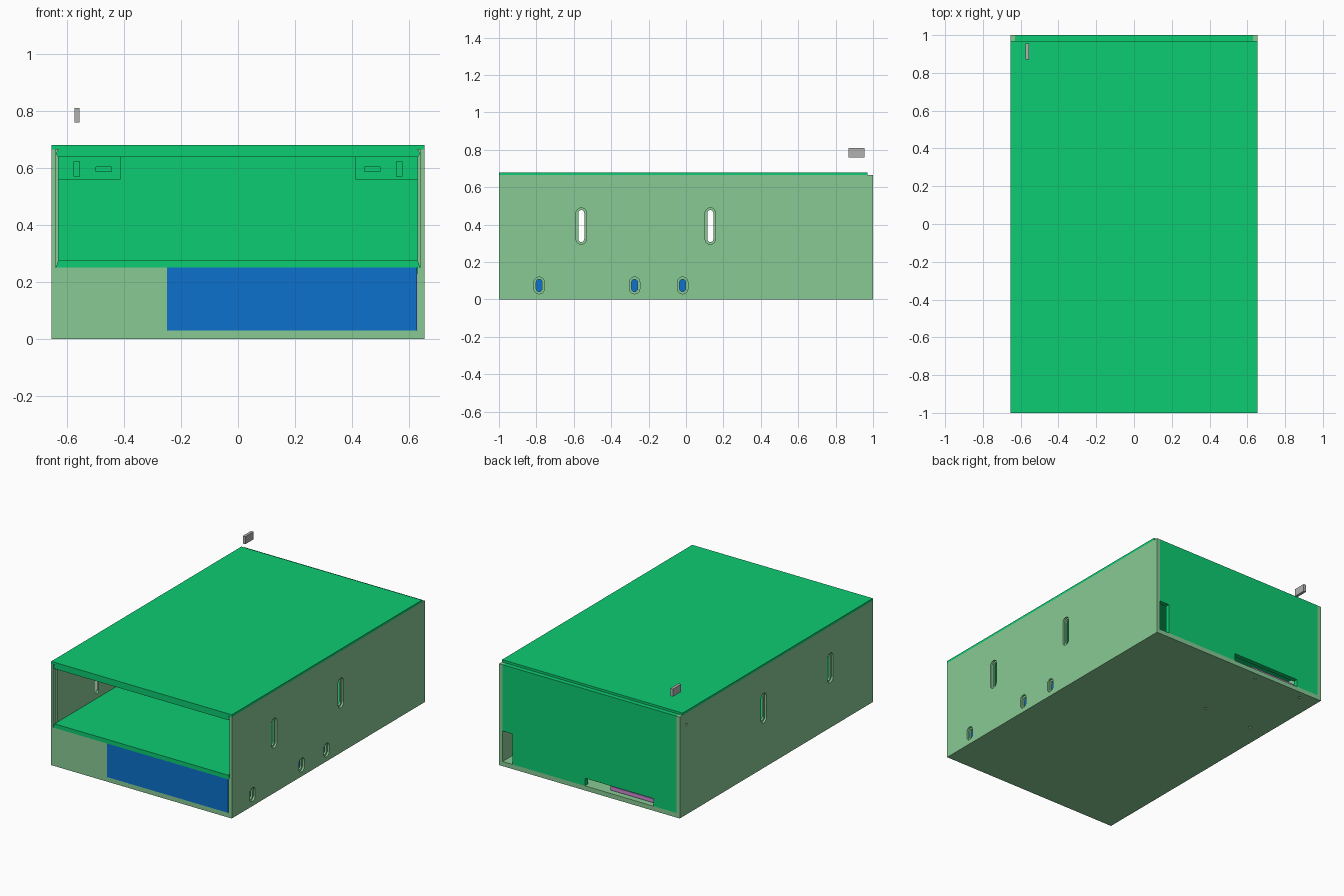
import bpy, bmesh, math
from mathutils import Vector

if "Cube" in bpy.data.objects:
    bpy.data.objects.remove(bpy.data.objects["Cube"])


def material(name, rgb):
    m = bpy.data.materials.new(name)
    m.diffuse_color = (*rgb, 1)
    m.use_nodes = True
    m.node_tree.nodes["Principled BSDF"].inputs["Base Color"].default_value = m.diffuse_color
    return m


PALE = material("pale_green", (0.246, 0.591, 0.296))
GREEN = material("bright_green", (0.004, 0.604, 0.171))
BLUE = material("blue", (0.004, 0.165, 0.604))
PURPLE = material("light_purple", (0.61, 0.26, 0.65))
GREY = material("grey", (0.445, 0.445, 0.445))


def prism(name, pts, axis, lo, hi, mat=None):
    """Extrude a 2D profile along an axis; profile is in the other two axes in order."""
    def place(p, t):
        c = list(p)
        c.insert("xyz".index(axis), t)
        return Vector(c)
    bm = bmesh.new()
    a = [bm.verts.new(place(p, lo)) for p in pts]
    b = [bm.verts.new(place(p, hi)) for p in pts]
    n = len(pts)
    bm.faces.new(a)
    bm.faces.new(b)
    for i in range(n):
        j = (i + 1) % n
        bm.faces.new((a[i], a[j], b[j], b[i]))
    bmesh.ops.recalc_face_normals(bm, faces=bm.faces)
    me = bpy.data.meshes.new(name)
    bm.to_mesh(me)
    bm.free()
    if mat:
        me.materials.append(mat)
    ob = bpy.data.objects.new(name, me)
    bpy.context.collection.objects.link(ob)
    return ob


def box(name, x, y, z, mat=None):
    return prism(name, [(x[0], y[0]), (x[1], y[0]), (x[1], y[1]), (x[0], y[1])], "z", z[0], z[1], mat)


def stadium(u, v0, v1, r, steps=10):
    """Upright rounded slot outline centred on u, from v0 to v1."""
    top = [(u + r * math.cos(math.pi * i / steps), v1 - r + r * math.sin(math.pi * i / steps))
           for i in range(steps + 1)]
    bottom = [(u - r * math.cos(math.pi * i / steps), v0 + r - r * math.sin(math.pi * i / steps))
              for i in range(steps + 1)]
    return top + bottom


def circle(u, v, r, n=16):
    return [(u + r * math.cos(2 * math.pi * i / n), v + r * math.sin(2 * math.pi * i / n)) for i in range(n)]


def cut(ob, cutter):
    """Subtract the cutter from ob, then remove the cutter."""
    mod = ob.modifiers.new("cut", "BOOLEAN")
    mod.operation, mod.solver, mod.object = "DIFFERENCE", "EXACT", cutter
    bpy.context.view_layer.update()
    me = bpy.data.meshes.new_from_object(ob.evaluated_get(bpy.context.evaluated_depsgraph_get()))
    ob.modifiers.clear()
    ob.data = me
    bpy.data.objects.remove(cutter)


# Case floor with four board screw holes
floor = box("case_floor", (-0.63, 0.63), (-1, 1), (0, 0.03), PALE)
for x in (-0.53, -0.175):
    for y in (0.475, 0.948):
        cut(floor, prism("hole_cutter", circle(x, y, 0.008), "z", -0.1, 0.1))

# Side walls with counterbored slots and a front groove
for s, side in ((-1, "left"), (1, "right")):
    wall = box(side + "_wall", sorted((s * 0.63, s * 0.655)), (-1, 1), (0, 0.665), PALE)
    slots = [(-0.56, 0.295, 0.49), (0.13, 0.295, 0.49)]
    if s > 0:
        slots += [(y, 0.03, 0.12) for y in (-0.785, -0.275, -0.018)]
    for y, z0, z1 in slots:
        cut(wall, prism("slot_cutter", stadium(y, z0 + 0.012, z1 - 0.012, 0.016), "x",
                        *sorted((s * 0.6, s * 0.7))))
        cut(wall, prism("recess_cutter", stadium(y, z0, z1, 0.028), "x",
                        *sorted((s * 0.642, s * 0.7))))
    cut(wall, box("groove_cutter", sorted((s * 0.6, s * 0.64)), (-1.1, -0.97), (0.25, 0.8)))
    if s < 0:
        cut(wall, prism("pin_hole_cutter", circle(0.93, 0.59, 0.008), "x", -0.7, -0.6))

# Lower front wall beside the drive
box("lower_front_wall", (-0.63, -0.25), (-1, -0.97), (0.03, 0.25), PALE)

# Shelf with bevelled sides
prism("shelf", [(-0.64, 0.25), (0.64, 0.25), (0.63, 0.277), (-0.63, 0.277)], "y", -1, 0.97, GREEN)

# Sliding lid: full-width top over a bevelled tongue
prism("lid", [(-0.655, 0.68), (-0.655, 0.665), (-0.63, 0.665), (-0.64, 0.65), (-0.63, 0.638),
              (0.63, 0.638), (0.64, 0.65), (0.63, 0.665), (0.655, 0.665), (0.655, 0.68)],
      "y", -1, 0.97, GREEN)

# Dovetailed back panel with a cable notch and a port slot
back = prism("back_panel", [(-0.64, 0.97), (0.64, 0.97), (0.63, 1), (-0.63, 1)], "z", 0.03, 0.665, GREEN)
cut(back, box("notch_cutter", (0.56, 0.7), (0.9, 1.1), (0.0, 0.23)))
cut(back, box("port_cutter", (-0.465, 0.033), (0.9, 1.1), (0.0, 0.08)))

# Latch blocks under the lid, each with an upright and a flat pocket
for s, side in ((-1, "left"), (1, "right")):
    block = box(side + "_latch_block", sorted((s * 0.63, s * 0.413)), (0.85, 0.97), (0.56, 0.638), GREEN)
    cut(block, box("pocket_cutter", sorted((s * 0.576, s * 0.556)), (0.8, 0.95), (0.57, 0.622)))
    cut(block, box("pocket_cutter", sorted((s * 0.498, s * 0.444)), (0.8, 0.95), (0.587, 0.603)))

# Loose latch pin floating above the lid
box("latch_pin", (-0.574, -0.556), (0.87, 0.955), (0.76, 0.81), GREY)

# Drive and circuit board inside the case
box("drive", (-0.25, 0.628), (-1, 0.26), (0.03, 0.25), BLUE)
box("circuit_board", (-0.555, -0.13), (0.45, 0.97), (0.035, 0.06), PURPLE)
